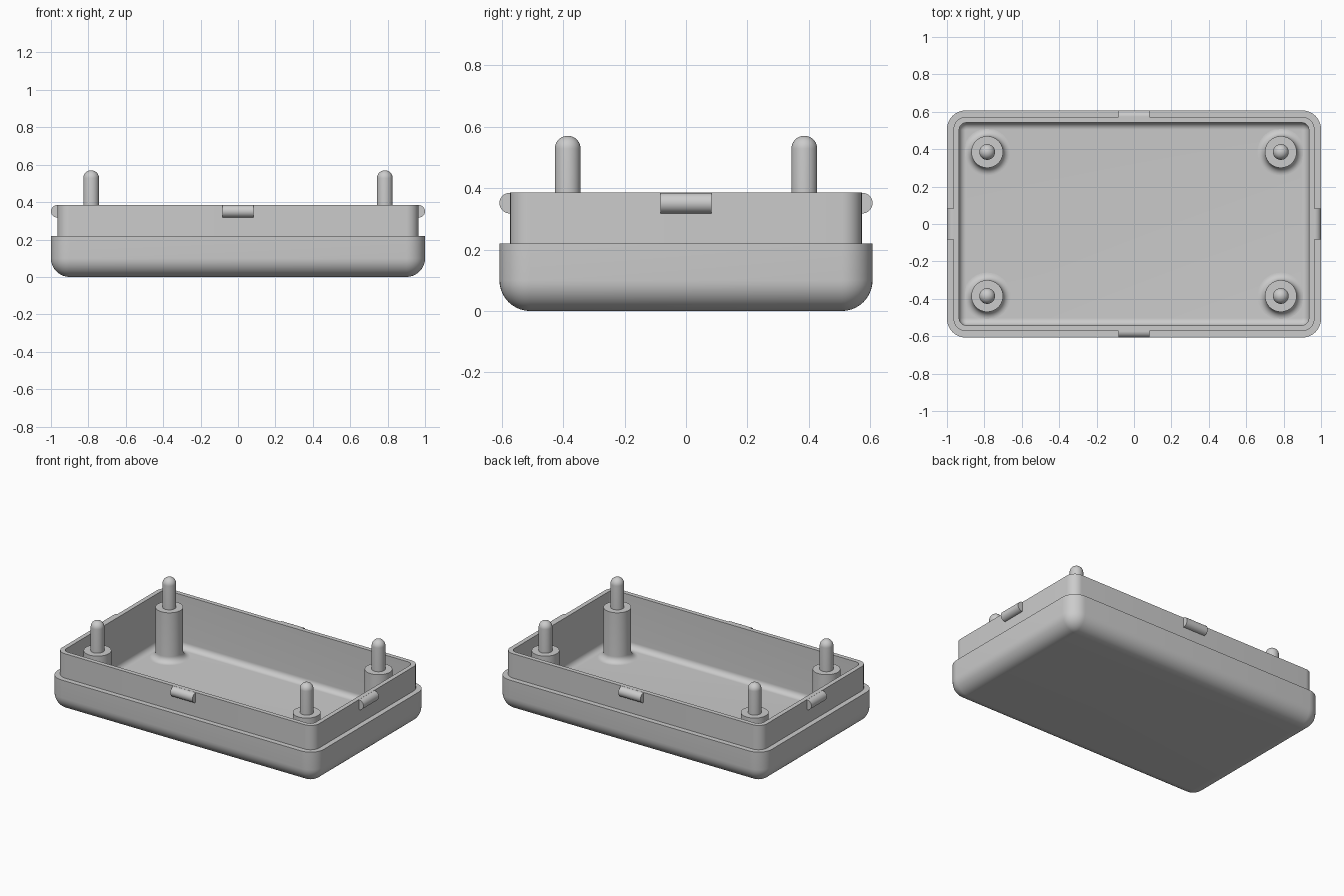
import bpy
import bmesh
from math import sin, cos, pi, radians
from mathutils import Matrix

cube = bpy.data.objects.get("Cube")
if cube:
    bpy.data.objects.remove(cube, do_unlink=True)

grey = bpy.data.materials.new("light grey plastic")
grey.use_nodes = True
grey.diffuse_color = (0.6, 0.6, 0.6, 1)
grey.node_tree.nodes["Principled BSDF"].inputs["Base Color"].default_value = (0.6, 0.6, 0.6, 1)


def finish(bm, name):
    bmesh.ops.recalc_face_normals(bm, faces=bm.faces)
    mesh = bpy.data.meshes.new(name)
    bm.to_mesh(mesh)
    bm.free()
    mesh.materials.append(grey)
    ob = bpy.data.objects.new(name, mesh)
    bpy.context.collection.objects.link(ob)
    bpy.ops.object.select_all(action='DESELECT')
    ob.select_set(True)
    bpy.context.view_layer.objects.active = ob
    bpy.ops.object.shade_smooth_by_angle(angle=radians(30))
    return ob


def loft(rings, name):
    """Skin a stack of equal-length rings and cap both ends."""
    bm = bmesh.new()
    loops = [[bm.verts.new(p) for p in ring] for ring in rings]
    for a, b in zip(loops, loops[1:]):
        n = len(a)
        for i in range(n):
            bm.faces.new((a[i], a[(i + 1) % n], b[(i + 1) % n], b[i]))
    bm.faces.new(loops[0])
    bm.faces.new(loops[-1])
    return finish(bm, name)


def rounded_rect(hx, hy, r, z, inset=0, steps=10):
    hx, hy, r = hx - inset, hy - inset, max(r - inset, 0.003)
    corners = ((1, 1), (-1, 1), (-1, -1), (1, -1))
    return [(sx * (hx - r) + r * cos(a), sy * (hy - r) + r * sin(a), z)
            for q, (sx, sy) in enumerate(corners)
            for a in [(q + k / steps) * pi / 2 for k in range(steps + 1)]]


def circle(x, y, r, z, n=40):
    return [(x + r * cos(2 * pi * k / n), y + r * sin(2 * pi * k / n), z) for k in range(n)]


quarter = [k / 10 * pi / 2 for k in range(11)]
FLOOR, RIM, STEP = 0.03, 0.385, 0.22

# Tray: rounded underside, stepped lip, hollow inside with filleted floor
OUT, LIP, INN = (1.0, 0.607, 0.1), (0.965, 0.572, 0.065), (0.935, 0.542, 0.04)
F = 0.1
f = 0.038
rings = [rounded_rect(*OUT, F * (1 - cos(a)), F * (1 - sin(a))) for a in quarter]
rings += [rounded_rect(*OUT, STEP), rounded_rect(*LIP, STEP),
          rounded_rect(*LIP, RIM), rounded_rect(*INN, RIM)]
rings += [rounded_rect(*INN, FLOOR + f * (1 - sin(a)), f * (1 - cos(a))) for a in quarter]
loft(rings, "tray_shell")

# Four posts with flared feet, each carrying a round-tipped pin
POST_R, POST_TOP, PIN_R, PIN_TOP, FLARE = 0.085, 0.367, 0.042, 0.57, 0.04
for sx, side in ((1, "left"), (-1, "right")):
    for sy, end in ((-1, "front"), (1, "back")):
        x, y = 0.785 * sx, 0.385 * sy
        foot = [circle(x, y, POST_R + FLARE * (1 - sin(a)), FLOOR + FLARE * (1 - cos(a)))
                for a in quarter]
        loft(foot + [circle(x, y, POST_R, POST_TOP)], f"post_{end}_{side}")
        dome = [circle(x, y, max(PIN_R * cos(a), 0.001), PIN_TOP - PIN_R + PIN_R * sin(a))
                for a in quarter]
        loft([circle(x, y, PIN_R, POST_TOP - 0.01)] + dome, f"pin_{end}_{side}")

# Snap ridges: short round bars half sunk in the middle of each lip wall
BAR = 0.0335
for name, x, y in (("left", 1, 0), ("right", -1, 0), ("front", 0, -1), ("back", 0, 1)):
    bm = bmesh.new()
    bmesh.ops.create_cone(bm, cap_ends=True, segments=32, radius1=BAR, radius2=BAR, depth=0.166)
    turn = Matrix.Rotation(pi / 2, 4, 'X' if x else 'Y')
    place = Matrix.Translation((x * (OUT[0] - BAR), y * (OUT[1] - BAR), RIM - BAR - 0.0005))
    bmesh.ops.transform(bm, matrix=place @ turn, verts=bm.verts)
    # keep only the part outside the inner wall face
    bmesh.ops.bisect_plane(bm, geom=bm.verts[:] + bm.edges[:] + bm.faces[:],
                           plane_co=(x * 0.95, y * 0.557, 0), plane_no=(x, y, 0), clear_inner=True)
    finish(bm, f"snap_ridge_{name}")
